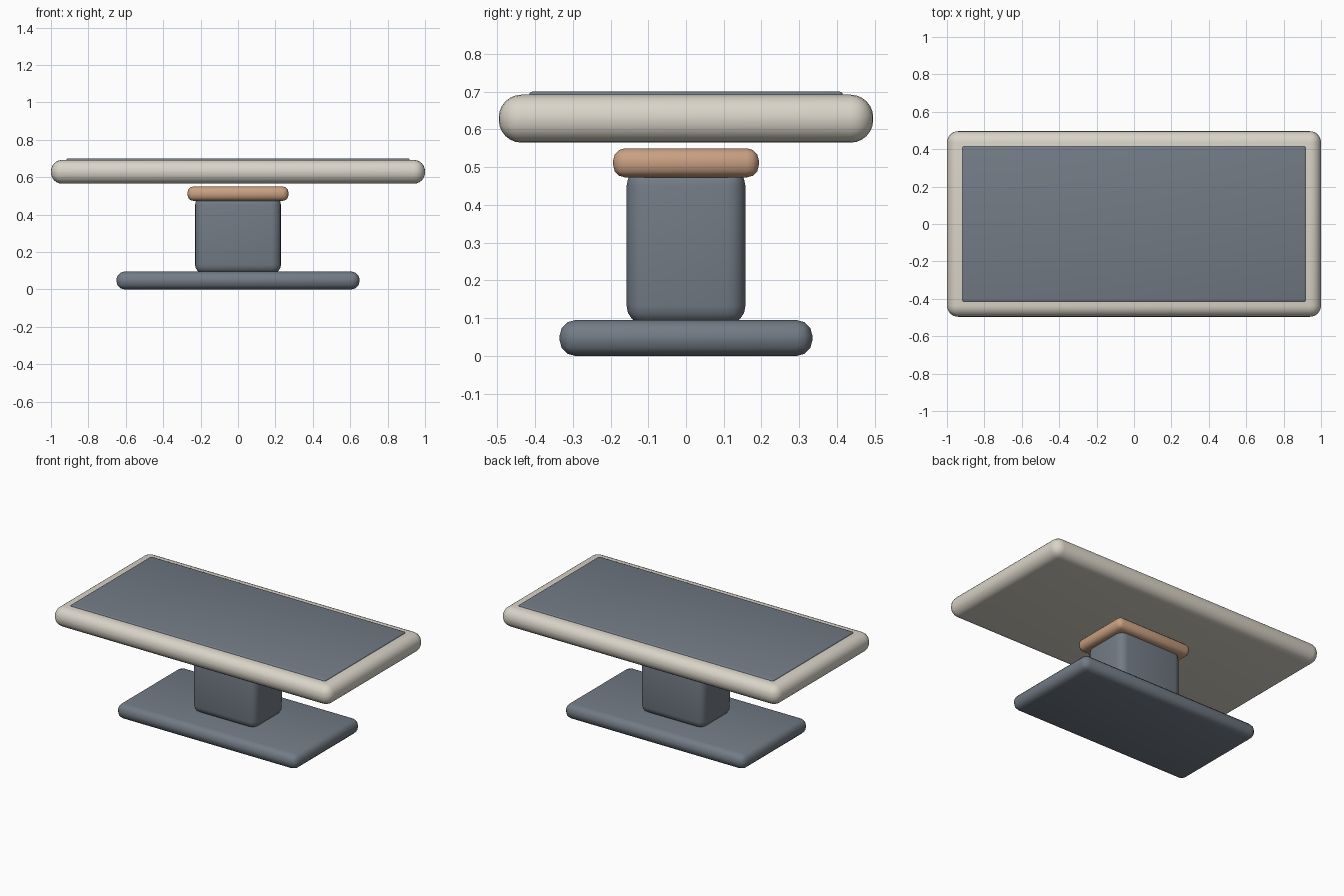
import bpy
import math

cube = bpy.data.objects.get("Cube")
if cube:
    bpy.data.objects.remove(cube, do_unlink=True)


def material(name, rgb):
    mat = bpy.data.materials.new(name)
    mat.use_nodes = True
    mat.diffuse_color = (*rgb, 1)
    mat.node_tree.nodes["Principled BSDF"].inputs["Base Color"].default_value = (*rgb, 1)
    return mat


def rounded_slab(name, width, depth, bottom, top, radius, segments, mat):
    """Box between two heights with every edge rounded."""
    bpy.ops.mesh.primitive_cube_add(size=1, location=(0, 0, (bottom + top) / 2))
    ob = bpy.context.object
    ob.name = name
    ob.scale = (width, depth, top - bottom)
    bpy.ops.object.transform_apply(location=False, rotation=False, scale=True)
    bevel = ob.modifiers.new("Rounded edges", 'BEVEL')
    bevel.width = radius
    bevel.segments = segments
    bpy.ops.object.modifier_apply(modifier=bevel.name)
    bpy.ops.object.shade_smooth_by_angle(angle=math.radians(30))
    ob.data.materials.append(mat)
    return ob


slate = material("slate grey", (0.17, 0.198, 0.235))
cream = material("warm cream", (0.70, 0.66, 0.58))
copper = material("soft copper", (0.58, 0.35, 0.22))

# Pedestal: foot, column and collar
rounded_slab("base_plate", 1.30, 0.67, 0.0, 0.095, 0.042, 3, slate)
rounded_slab("column", 0.46, 0.315, 0.083, 0.50, 0.05, 4, slate)
rounded_slab("collar", 0.54, 0.386, 0.473, 0.55, 0.032, 3, copper)

# Table top with its inlaid surface
rounded_slab("table_top", 2.0, 0.992, 0.565, 0.692, 0.06, 6, cream)
rounded_slab("surface_inlay", 1.836, 0.83, 0.682, 0.70, 0.008, 3, slate)
